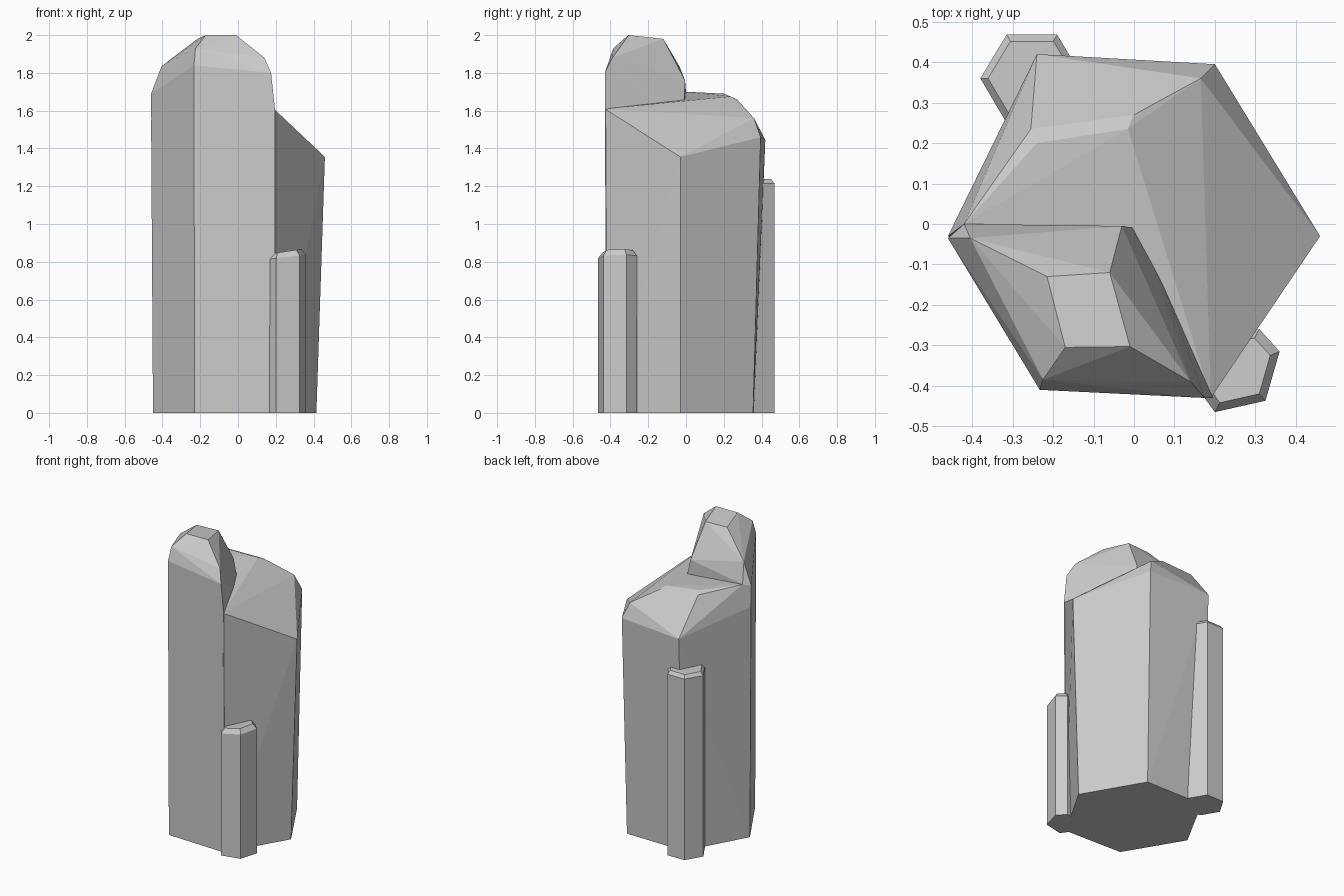
import bpy, bmesh
from math import radians


def hull(name, points):
    """Faceted convex rock through a few corner points."""
    bm = bmesh.new()
    for p in points:
        bm.verts.new(p)
    res = bmesh.ops.convex_hull(bm, input=bm.verts)
    loose = [v for v in bm.verts if not v.link_faces]
    bmesh.ops.delete(bm, geom=loose, context='VERTS')
    bmesh.ops.dissolve_limit(bm, angle_limit=radians(1.5), verts=bm.verts, edges=bm.edges)
    bmesh.ops.recalc_face_normals(bm, faces=bm.faces)
    mesh = bpy.data.meshes.new(name)
    bm.to_mesh(mesh)
    bm.free()
    obj = bpy.data.objects.new(name, mesh)
    bpy.context.collection.objects.link(obj)
    return obj


def shard(name, outline, centre, height, bevel, drop, flare, slope=0.0):
    """Small six-sided crystal with a chamfered, slightly tilted tip."""
    cx, cy = centre
    pts = []
    for scale, z in ((flare, 0), (1, height - drop), (1 - bevel, height)):
        for x, y in outline:
            tilt = slope * (x - cx) if z else 0
            pts.append((cx + (x - cx) * scale, cy + (y - cy) * scale, z + tilt))
    return hull(name, pts)


# Broad rear and right column with sloping shoulders
hull("main_column", [
    (-0.45, -0.03, 0), (0.19, -0.42, 0), (0.415, -0.03, 0),
    (0.19, 0.355, 0), (-0.235, 0.36, 0),
    (-0.46, -0.03, 1.55), (0.19, -0.43, 1.61), (0.46, -0.03, 1.355),
    (0.2, 0.395, 1.46), (-0.24, 0.42, 1.445),
    (-0.42, 0.0, 1.70), (-0.24, 0.2, 1.69), (-0.015, 0.235, 1.675),
    (-0.06, 0.0, 1.665), (-0.255, 0.235, 1.675), (0.0, 0.27, 1.66),
    (0.165, 0.36, 1.56), (0.15, 0.30, 1.555), (0.02, -0.015, 1.56),
])

# Tall front spire with a faceted crown
hull("front_spire", [
    (-0.45, -0.035, 0), (-0.23, -0.405, 0), (0.195, -0.42, 0), (0.02, -0.01, 0),
    (-0.46, -0.035, 1.69), (-0.233, -0.41, 1.84), (0.175, -0.43, 1.80),
    (0.195, -0.43, 1.61), (0.02, -0.012, 1.56),
    (-0.42, 0.0, 1.70), (-0.03, -0.005, 1.76), (-0.405, -0.035, 1.835),
    (-0.225, -0.385, 1.93), (0.14, -0.39, 1.88),
    (-0.17, -0.305, 2.0), (-0.01, -0.303, 2.0),
    (-0.06, -0.12, 1.98), (-0.215, -0.13, 1.98),
])

# Small crystals growing against the sides
shard("front_shard",
      [(0.36, -0.315), (0.325, -0.437), (0.2, -0.465),
       (0.145, -0.39), (0.19, -0.28), (0.31, -0.26)],
      (0.255, -0.36), 0.855, 0.22, 0.03, 1.0, 0.12)
shard("back_shard",
      [(-0.38, 0.36), (-0.315, 0.468), (-0.19, 0.468),
       (-0.125, 0.36), (-0.19, 0.25), (-0.315, 0.25)],
      (-0.252, 0.36), 1.237, 0.15, 0.022, 1.0)
